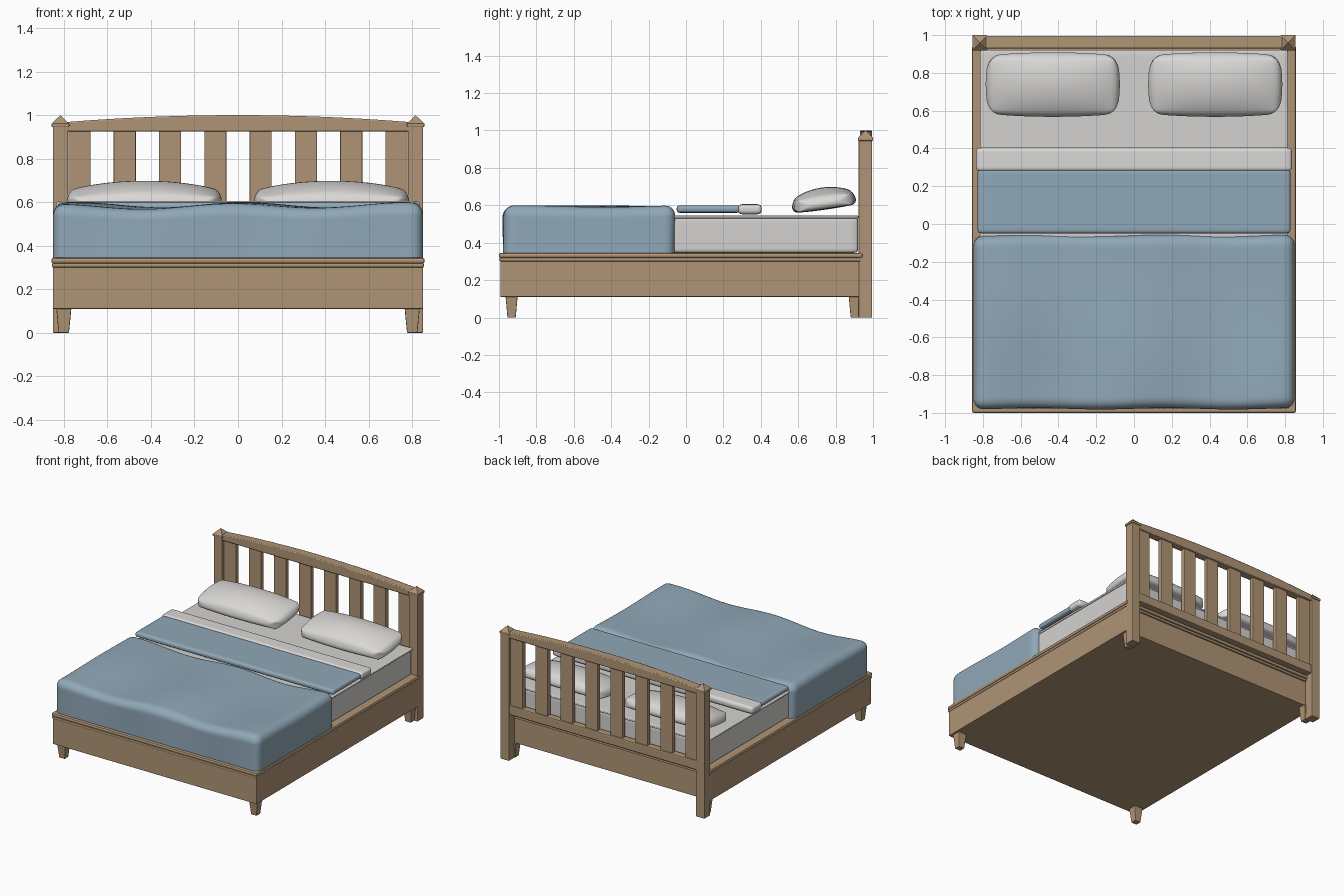
import bpy, bmesh, math
from mathutils import Vector, Matrix

if "Cube" in bpy.data.objects:
    bpy.data.objects.remove(bpy.data.objects["Cube"])


def material(name, rgb):
    m = bpy.data.materials.new(name)
    m.diffuse_color = (*rgb, 1)
    m.use_nodes = True
    m.node_tree.nodes["Principled BSDF"].inputs["Base Color"].default_value = m.diffuse_color
    return m


WOOD = material("oak wood", (0.43, 0.30, 0.18))
BLUE = material("blue cloth", (0.28, 0.39, 0.475))
LINEN = material("white linen", (0.70, 0.69, 0.67))
SHEET = material("mattress white", (0.66, 0.65, 0.63))


def finish(name, bm, mat, bevel=0.0, smooth=30):
    bmesh.ops.recalc_face_normals(bm, faces=bm.faces)
    me = bpy.data.meshes.new(name)
    bm.to_mesh(me)
    bm.free()
    me.materials.append(mat)
    ob = bpy.data.objects.new(name, me)
    bpy.context.collection.objects.link(ob)
    if bevel:
        mod = ob.modifiers.new("bevel", "BEVEL")
        mod.width, mod.segments = bevel, 2
    if smooth:
        bpy.ops.object.select_all(action="DESELECT")
        ob.select_set(True)
        bpy.context.view_layer.objects.active = ob
        bpy.ops.object.shade_smooth_by_angle(angle=math.radians(smooth))
    return ob


def box(name, x, y, z, mat=WOOD, bevel=0.004, taper=1.0):
    """Box from (min, max) ranges; taper scales the bottom end."""
    bm = bmesh.new()
    bmesh.ops.create_cube(bm, size=2)
    for v in bm.verts:
        s = taper if v.co.z < 0 else 1
        v.co = [(r[0] + r[1]) / 2 + c * k * (r[1] - r[0]) / 2
                for r, c, k in zip((x, y, z), v.co, (s, s, 1))]
    return finish(name, bm, mat, bevel, 0)


def soft_box(name, x, y, z, r, mat, cuts=20, flat_bottom=False, shape=None):
    """Box with rounded edges and an optional shaping rule."""
    bm = bmesh.new()
    bmesh.ops.create_cube(bm, size=2)
    bmesh.ops.subdivide_edges(bm, edges=bm.edges[:], cuts=cuts, use_grid_fill=True)
    for v in bm.verts:
        p = Vector([(a[0] + a[1]) / 2 + math.sin(c * math.pi / 2) * (a[1] - a[0]) / 2
                    for a, c in zip((x, y, z), v.co)])
        q = Vector([min(max(c, a[0] + r), a[1] - r) for a, c in zip((x, y, z), p)])
        if flat_bottom:
            q.z = min(p.z, z[1] - r)
        d = p - q
        if d.length > r:
            p = q + d.normalized() * r
        v.co = shape(p) if shape else p
    return finish(name, bm, mat, 0, 50)


# Base frame with overhanging ledge
box("base_frame", (-0.85, 0.85), (-0.993, 0.925), (0.11, 0.308))
box("base_ledge", (-0.857, 0.857), (-1.0, 0.945), (0.318, 0.345), bevel=0.01)
box("ledge_moulding", (-0.854, 0.854), (-0.997, 0.935), (0.3, 0.32), bevel=0.006)

# Feet, posts and pointed post caps
for s, side in ((-1, "left"), (1, "right")):
    for y0, end in ((-0.965, "front"), (0.87, "rear")):
        box(f"{side}_{end}_foot", sorted((s * 0.765, s * 0.835)), (y0, y0 + 0.065),
            (0, 0.115), taper=0.68)
    box(f"{side}_post", sorted((s * 0.78, s * 0.85)), (0.923, 0.995), (0, 0.95))
    box(f"{side}_cap_plate", sorted((s * 0.775, s * 0.856)), (0.919, 1.0), (0.945, 0.963))
    bm = bmesh.new()
    bmesh.ops.create_cone(bm, cap_ends=True, segments=4, radius1=0.038 * math.sqrt(2),
                          radius2=0, depth=0.037,
                          matrix=Matrix.Translation((s * 0.8155, 0.9595, 0.9815))
                          @ Matrix.Rotation(math.pi / 4, 4, "Z"))
    finish(f"{side}_cap_point", bm, WOOD, smooth=0)

# Headboard: eight slats, lower rail and arched top rail
for i in range(8):
    c = (i - 3.5) * 0.208
    box(f"slat_{i + 1}", (c - 0.051, c + 0.051), (0.943, 0.977), (0.38, 0.94))
box("lower_rail", (-0.79, 0.79), (0.933, 0.988), (0.345, 0.415), bevel=0.008)
bm = bmesh.new()
N = 24
xs = [-0.79 + 1.58 * i / N for i in range(N + 1)]
outline = [(-0.79, 0.925), (0.79, 0.925)] + \
          [(t, 1.0 - 0.032 * (t / 0.79) ** 2) for t in reversed(xs)]
face = bm.faces.new([bm.verts.new((a, 0.93, b)) for a, b in outline])
ext = bmesh.ops.extrude_face_region(bm, geom=[face])
for v in ext["geom"]:
    if isinstance(v, bmesh.types.BMVert):
        v.co.y = 0.995
finish("arched_top_rail", bm, WOOD, 0.006)

# Mattress with piping along its top edge
soft_box("mattress", (-0.81, 0.81), (-0.95, 0.92), (0.345, 0.54), 0.02, SHEET)
soft_box("mattress_piping", (-0.815, 0.815), (-0.95, 0.922), (0.53, 0.546), 0.007, SHEET)


# Duvet draped over the foot half, gently rippled on top
def ripple(p):
    h = max(0, (p.z - 0.35) / 0.24)
    p.z += h * h * (0.012 * math.cos(2 * math.pi * p.x / 0.8 + 0.5 * math.sin(4 * p.y))
                    - 0.004 + 0.004 * math.sin(7 * p.y + 2 * p.x))
    p.y += h * 0.005 * math.sin(9 * p.x)
    return p


soft_box("duvet", (-0.85, 0.85), (-0.978, -0.06), (0.345, 0.588), 0.055, BLUE, 36,
         True, ripple)

# Folded duvet band and turned-down sheet
soft_box("folded_band", (-0.828, 0.828), (-0.05, 0.29), (0.56, 0.6), 0.018, BLUE)
soft_box("sheet_fold", (-0.836, 0.836), (0.278, 0.405), (0.552, 0.606), 0.022, LINEN)


# Pillows: bulged on top, bowed in outline, tilted up toward the headboard
def pillow_shape(p):
    u, v = p.x / 0.355, p.y / 0.172
    full = max(0, 1 - u * u) * max(0, 1 - v * v)
    if p.z > 0:
        p.z += 0.062 * full ** 0.7 * min(1, p.z / 0.03)
    else:
        p.z -= 0.006 * full
    return Vector((p.x * (1 - 0.05 * v * v), p.y * (1 - 0.09 * u * u), p.z))


for s, side in ((-1, "left"), (1, "right")):
    ob = soft_box(f"{side}_pillow", (-0.355, 0.355), (-0.172, 0.172), (-0.028, 0.028),
                  0.028, LINEN, 24, False, pillow_shape)
    # soften the corners of the outline
    for w in ob.data.vertices:
        cx, cy = max(0, abs(w.co.x) - 0.255), max(0, abs(w.co.y) - 0.07)
        k = math.hypot(cx, cy)
        if k > 0.095:
            w.co.x -= math.copysign(cx * (1 - 0.095 / k), w.co.x) if cy > 0.02 else 0
            w.co.y -= math.copysign(cy * (1 - 0.095 / k), w.co.y) if cx > 0.02 else 0
    ob.location = (s * 0.43, 0.738, 0.61)
    ob.rotation_euler = (math.radians(8), 0, 0)
